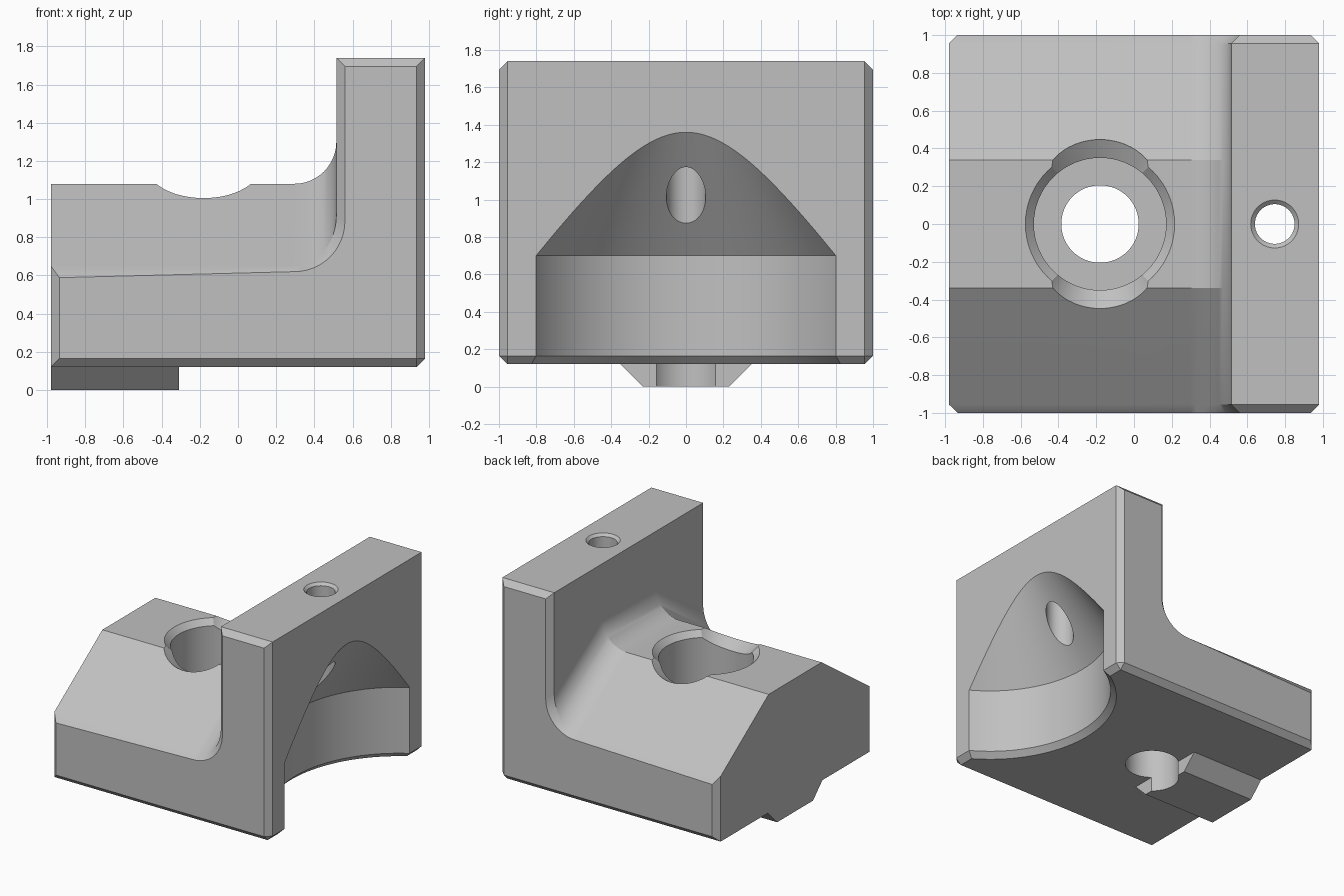
import bpy, bmesh, math
from mathutils import Matrix, Vector

if "Cube" in bpy.data.objects:
    bpy.data.objects.remove(bpy.data.objects["Cube"])

grey = bpy.data.materials.new("plain_grey")
grey.use_nodes = True
COLOUR = (0.53, 0.53, 0.53, 1)
grey.diffuse_color = COLOUR
grey.node_tree.nodes["Principled BSDF"].inputs["Base Color"].default_value = COLOUR

C = 0.045                      # chamfer size
X, TOP, BASE, WALL = 0.98, 1.74, 0.12, 0.515


def loft(name, rings, matrix=Matrix()):
    """Closed solid through rings of equal point count."""
    bm = bmesh.new()
    loops = [[bm.verts.new(matrix @ Vector(p)) for p in ring] for ring in rings]
    for a, b in zip(loops, loops[1:]):
        for i in range(len(a)):
            j = (i + 1) % len(a)
            bm.faces.new((a[i], a[j], b[j], b[i]))
    bm.faces.new(loops[0][::-1])
    bm.faces.new(loops[-1])
    bmesh.ops.remove_doubles(bm, verts=bm.verts, dist=1e-5)
    bmesh.ops.recalc_face_normals(bm, faces=bm.faces)
    mesh = bpy.data.meshes.new(name)
    bm.to_mesh(mesh)
    bm.free()
    obj = bpy.data.objects.new(name, mesh)
    bpy.context.collection.objects.link(obj)
    mesh.materials.append(grey)
    return obj


def turned(name, profile, matrix, sides=64):
    """Solid of revolution from (radius, height) pairs."""
    angles = [2 * math.pi * i / sides for i in range(sides)]
    return loft(name, [[(r * math.cos(a), r * math.sin(a), z) for a in angles]
                       for r, z in profile], matrix)


def combine(target, tool, operation):
    mod = target.modifiers.new("combine", 'BOOLEAN')
    mod.operation, mod.object, mod.solver = operation, tool, 'EXACT'
    bpy.context.view_layer.objects.active = target
    bpy.ops.object.modifier_apply(modifier=mod.name)
    bpy.data.objects.remove(tool)


def section(y, floor, stretch, inset):
    """L-shaped section with a fillet between floor and wall."""
    rx, rz = 0.22 + inset, 0.22 * stretch
    pts = [(-X + inset, BASE + inset), (-X + inset, floor - inset * 0.7)]
    for i in range(13):
        a = math.pi / 2 * i / 12
        pts.append((WALL - 0.22 + rx * math.sin(a), floor + rz * (1 - math.cos(a))))
    pts += [(WALL + inset, TOP - inset), (X - inset, TOP - inset),
            (X - inset, BASE + C), (X - C, BASE + inset)]
    return [(x, y, z) for x, z in pts]


# Main block: sloped shoulders, upright wall, chamfered ends
half = [(0.34, 1.08, 1.0, 0), (1 - C, 0.65, 1.2, 0), (1, 0.62, 1.2, C)]
stations = [(-y, *rest) for y, *rest in reversed(half)] + half
body = loft("bracket_block", [section(*s) for s in stations])

# Dovetail key under the block
key_shape = [(-0.23, 0), (0.23, 0), (0.35, BASE), (0.35, 0.2), (-0.35, 0.2), (-0.35, BASE)]
key = loft("dovetail_key", [[(x, y, z) for y, z in key_shape] for x in (-X, -0.31)])
combine(body, key, 'UNION')

# Stepped bolt hole with a chamfered mouth
bolt_at = Matrix.Translation((-0.18, 0, 0))
bolt = turned("bolt_hole", [(0.205, -0.1), (0.205, 0.5), (0.35, 0.5),
                            (0.35, 1.035), (0.395, 1.08), (0.395, 1.3)], bolt_at)
combine(body, bolt, 'DIFFERENCE')

# Relief of the bolt mouth on each sloped shoulder
for side in (1, -1):
    tilt = Matrix.Rotation(-side * math.atan(0.7), 4, 'X')
    at = Matrix.Translation((-0.18, side * 0.2, 1.175)) @ tilt
    combine(body, turned("mouth_relief", [(0.18, -0.24), (0.30, 0), (0.30, 0.1)], at), 'DIFFERENCE')

# Round recess with a conical roof, cut into the wall's outer face
R, SLOPE = 0.926, 0.7
recess = turned("round_recess", [(R + 2 * C, BASE - C), (R, BASE + C), (R, 0.7),
                                 (0.01, 0.7 + (R - 0.01) / SLOPE)],
                Matrix.Translation((X + R - 0.66 * SLOPE, 0, 0)), 128)
combine(body, recess, 'DIFFERENCE')

# Small vertical hole from the wall top into the recess
pin = turned("pin_hole", [(0.105, 0.5), (0.105, TOP - 0.02), (0.127, TOP), (0.127, TOP + 0.1)],
             Matrix.Translation((0.745, 0, 0)))
combine(body, pin, 'DIFFERENCE')

# Smooth curved faces, keep edges crisp
bpy.ops.object.select_all(action='DESELECT')
body.select_set(True)
bpy.context.view_layer.objects.active = body
bpy.ops.object.shade_smooth_by_angle(angle=math.radians(20))
weighted = body.modifiers.new("weighted_normals", 'WEIGHTED_NORMAL')
weighted.keep_sharp = True
